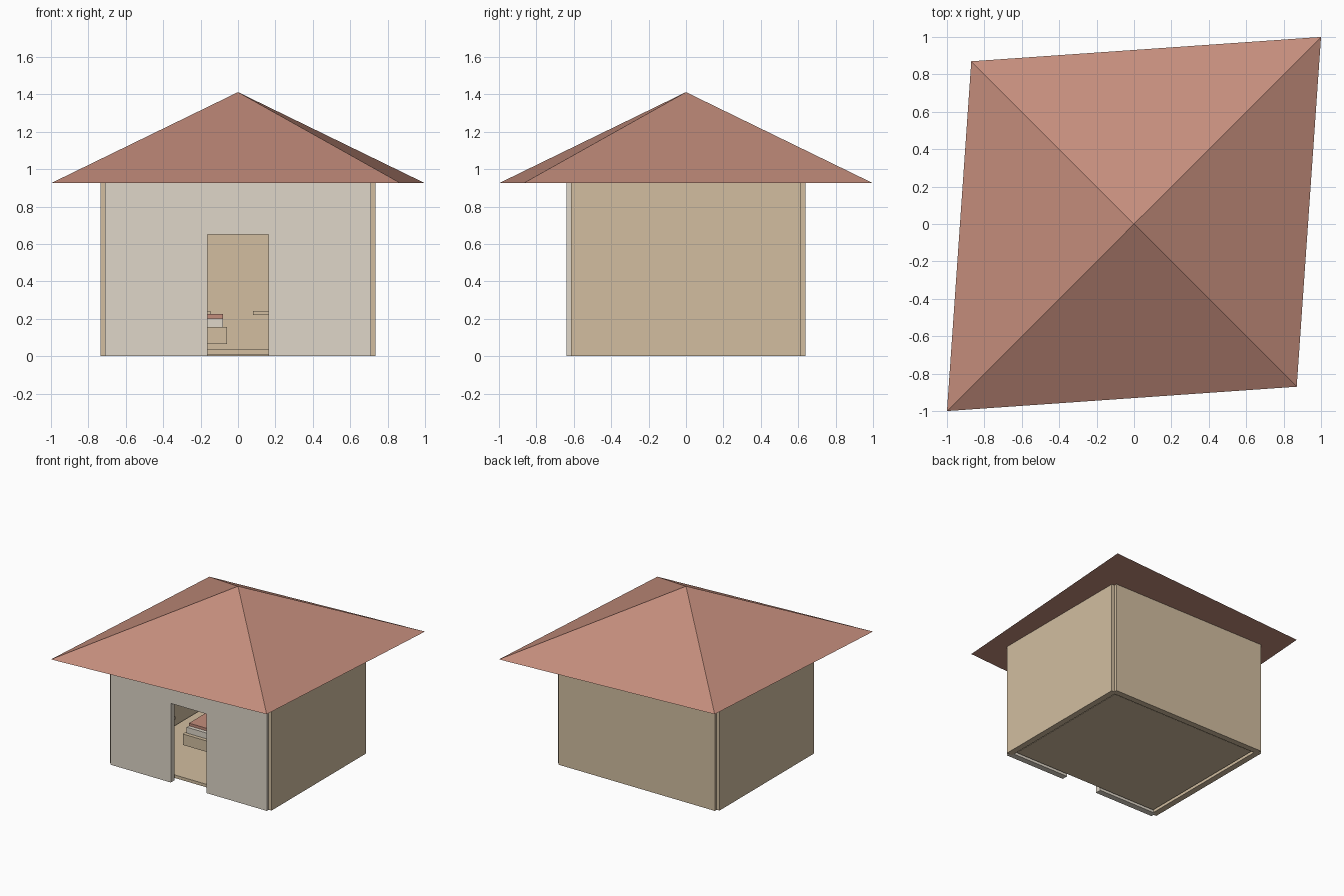
import bpy
import bmesh

if "Cube" in bpy.data.objects:
    bpy.data.objects.remove(bpy.data.objects["Cube"], do_unlink=True)


def material(name, rgb):
    def linear(c):
        c /= 255
        return c / 12.92 if c <= 0.04045 else ((c + 0.055) / 1.055) ** 2.4
    color = [linear(c) for c in rgb] + [1]
    mat = bpy.data.materials.new(name)
    mat.use_nodes = True
    mat.diffuse_color = color
    mat.node_tree.nodes["Principled BSDF"].inputs["Base Color"].default_value = color
    return mat


TAN = material("warm tan", (210, 190, 160))
PLASTER = material("pale plaster", (223, 214, 200))
CLAY = material("clay red", (196, 141, 124))


def add_object(name, bm, mat):
    bmesh.ops.recalc_face_normals(bm, faces=bm.faces)
    mesh = bpy.data.meshes.new(name)
    bm.to_mesh(mesh)
    bm.free()
    mesh.materials.append(mat)
    obj = bpy.data.objects.new(name, mesh)
    bpy.context.collection.objects.link(obj)
    return obj


def box(name, x, y, z, mat):
    """Box from its (low, high) range on each axis."""
    bm = bmesh.new()
    bmesh.ops.create_cube(bm, size=1)
    for v in bm.verts:
        for i, (low, high) in enumerate((x, y, z)):
            v.co[i] = high if v.co[i] > 0 else low
    return add_object(name, bm, mat)


WALL_X, WALL_Y, HALF, EAVES = 0.71, 0.615, 0.025, 0.925

# Side and back walls, meeting at notched corners
for side, sx in (("left", 1), ("right", -1)):
    cx = sx * WALL_X
    box(side + "_wall", (cx - HALF, cx + HALF), (-WALL_Y, WALL_Y), (0, EAVES), TAN)
box("back_wall", (-WALL_X, WALL_X), (WALL_Y - HALF, WALL_Y + HALF), (0, EAVES), TAN)

# Front wall: one outline with the doorway left open, extruded to thickness
DOOR, DOOR_TOP = 0.163, 0.65
outline = [(-WALL_X, 0), (-DOOR, 0), (-DOOR, DOOR_TOP), (DOOR, DOOR_TOP),
           (DOOR, 0), (WALL_X, 0), (WALL_X, EAVES), (-WALL_X, EAVES)]
bm = bmesh.new()
face = bm.faces.new([bm.verts.new((x, -WALL_Y - HALF, z)) for x, z in outline])
new = bmesh.ops.extrude_face_region(bm, geom=[face])["geom"]
bmesh.ops.translate(bm, vec=(0, 2 * HALF, 0),
                    verts=[g for g in new if isinstance(g, bmesh.types.BMVert)])
bm.faces.ensure_lookup_table()
add_object("front_wall", bm, PLASTER)

# Floor slab, set just above the wall bottoms
box("floor", (-0.67, 0.67), (-0.575, 0.575), (0.01, 0.035), TAN)

# Skewed pyramid roof with a closed underside
bm = bmesh.new()
base = [bm.verts.new((x, y, EAVES))
        for x, y in ((-1, -1), (0.87, -0.87), (1, 1), (-0.87, 0.87))]
apex = bm.verts.new((0, 0, 1.412))
bm.faces.new(base)
for i in range(4):
    bm.faces.new((base[i], base[(i + 1) % 4], apex))
add_object("roof", bm, CLAY)

# Bed, stacked from frame to pillow
box("bed_frame", (-0.39, -0.06), (-0.16, 0.48), (0.065, 0.155), TAN)
box("mattress", (-0.375, -0.08), (-0.13, 0.46), (0.155, 0.203), PLASTER)
box("blanket", (-0.375, -0.08), (-0.1, 0.3), (0.203, 0.225), CLAY)
box("pillow", (-0.31, -0.145), (0.32, 0.44), (0.203, 0.24), TAN)

# Table
box("table_top", (0.08, 0.5), (0.05, 0.4), (0.22, 0.242), TAN)
for i, x in enumerate((0.2, 0.44)):
    for j, y in enumerate((0.09, 0.34)):
        box(f"table_leg_{i}{j}", (x, x + 0.025), (y, y + 0.025), (0.035, 0.22), TAN)

# Shelves let into the front wall
for name, z in (("lower_shelf", 0.45), ("upper_shelf", 0.71)):
    box(name, (-0.54, -0.22), (-0.638, -0.5), (z, z + 0.025), TAN)
